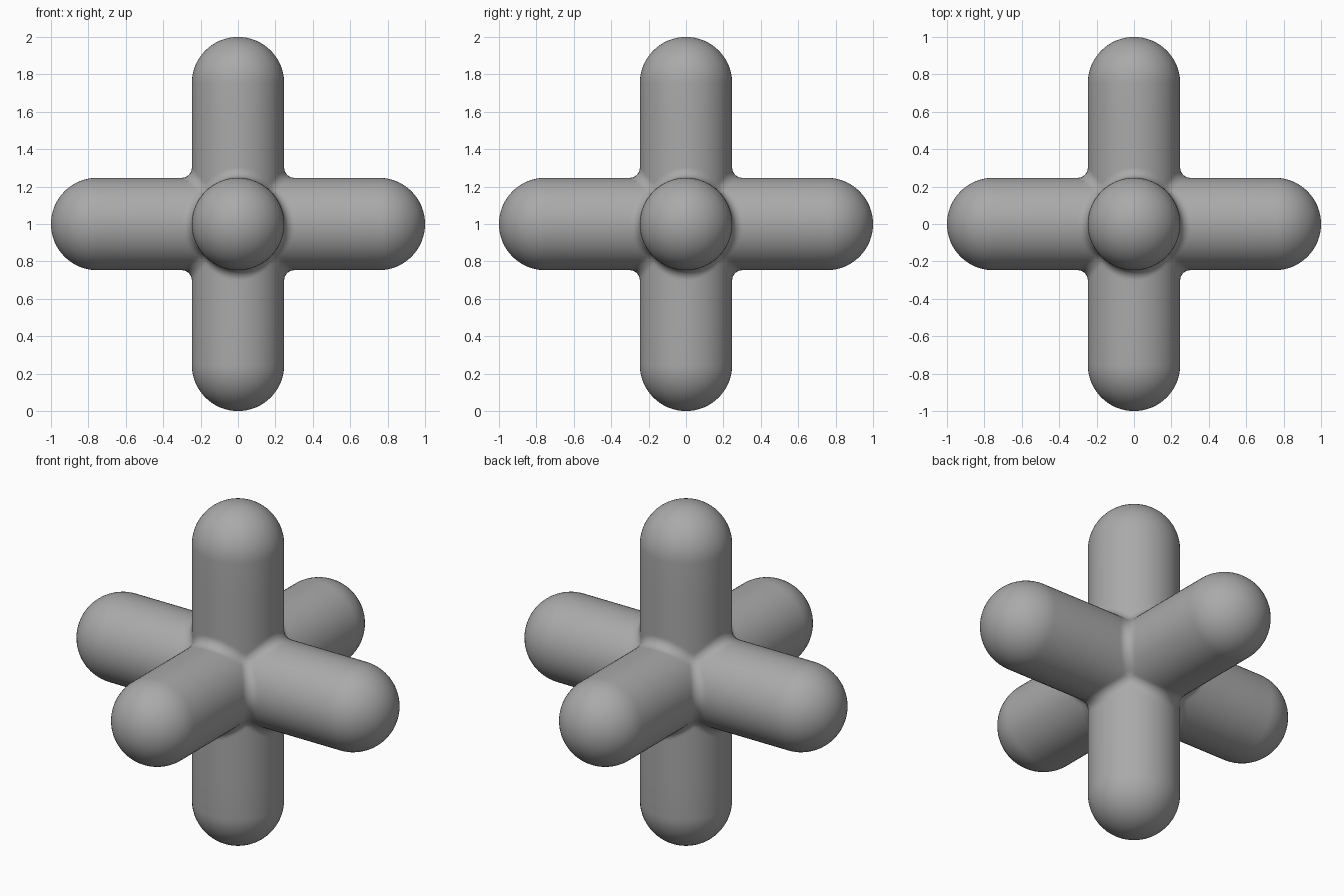
import bpy, bmesh, math
from mathutils import Vector

if "Cube" in bpy.data.objects:
    bpy.data.objects.remove(bpy.data.objects["Cube"])

R = 0.247        # arm radius
F = 0.055        # fillet radius where arms meet
SEG = 64         # sides per arm
CAP = 1.0 - R    # start of the rounded end


def field(p):
    """Distance to three crossing rods, blended with a rounded fillet."""
    x, y, z = abs(p.x), abs(p.y), abs(p.z)
    d = [math.hypot(y, z) - R, math.hypot(x, z) - R, math.hypot(x, y) - R]
    f = F * (1 - 0.55 * min(1, min(x, y, z) / (0.707 * R)) ** 2)
    return max(f, min(d)) - math.sqrt(sum(max(f - v, 0) ** 2 for v in d))


def settle(p):
    """Move a point onto the blended surface."""
    e = 1e-4
    axes = [Vector((e, 0, 0)), Vector((0, e, 0)), Vector((0, 0, e))]
    for _ in range(8):
        g = Vector([(field(p + a) - field(p - a)) / (2 * e) for a in axes])
        if g.length_squared < 1e-6:
            break
        p = p - g * (field(p) / max(g.length_squared, 0.3))
    return p


# one arm: mitred root, filleted neck, straight shaft, round end
rings = []
for i in range(17):
    ring = []
    for k in range(SEG):
        a = math.tau * k / SEG
        y, z = R * math.cos(a), R * math.sin(a)
        root = max(abs(y), abs(z))
        ring.append(settle(Vector((root + (0.36 - root) * i / 16, y, z))))
    rings.append(ring)
for x, r in [(0.55, R)] + [(CAP + R * math.sin(t), R * math.cos(t))
                           for t in [math.pi / 2 * j / 16 for j in range(16)]]:
    rings.append([Vector((x, r * math.cos(math.tau * k / SEG), r * math.sin(math.tau * k / SEG)))
                  for k in range(SEG)])

# six arms by turning the axes, welded at the mitres
turns = [lambda v, s: (s * v.x, s * v.y, v.z),
         lambda v, s: (v.z, s * v.x, s * v.y),
         lambda v, s: (s * v.y, v.z, s * v.x)]
bm = bmesh.new()
for turn in turns:
    for s in (1, -1):
        grid = [[bm.verts.new(turn(v, s)) for v in ring] for ring in rings]
        tip = bm.verts.new(turn(Vector((1, 0, 0)), s))
        for k in range(SEG):
            n = (k + 1) % SEG
            for lo, hi in zip(grid, grid[1:]):
                bm.faces.new((lo[k], lo[n], hi[n], hi[k]))
            bm.faces.new((grid[-1][k], grid[-1][n], tip))
bmesh.ops.remove_doubles(bm, verts=bm.verts, dist=0.0015)
bmesh.ops.recalc_face_normals(bm, faces=bm.faces)
bmesh.ops.translate(bm, verts=bm.verts, vec=(0, 0, 1))
for face in bm.faces:
    face.smooth = True

mesh = bpy.data.meshes.new("six_arm_cross")
bm.to_mesh(mesh)
bm.free()
grey = bpy.data.materials.new("plain grey")
grey.diffuse_color = (0.4, 0.4, 0.4, 1)
grey.use_nodes = True
grey.node_tree.nodes["Principled BSDF"].inputs["Base Color"].default_value = grey.diffuse_color
mesh.materials.append(grey)
obj = bpy.data.objects.new("six_arm_cross", mesh)
bpy.context.collection.objects.link(obj)
